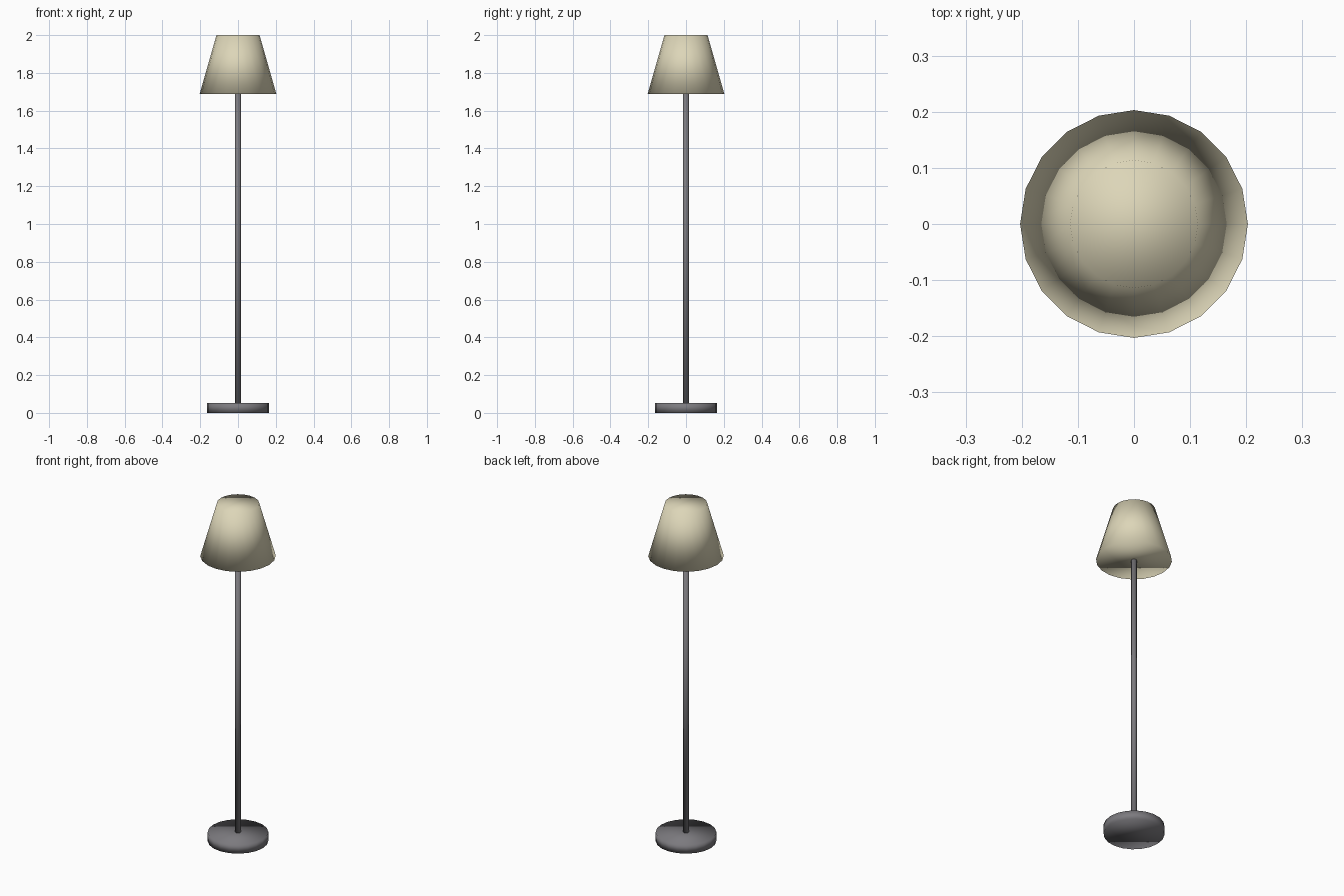
import bpy

cube = bpy.data.objects.get("Cube")
if cube:
    bpy.data.objects.remove(cube, do_unlink=True)


def make_material(name, rgb):
    mat = bpy.data.materials.new(name)
    mat.use_nodes = True
    color = (*rgb, 1.0)
    mat.diffuse_color = color
    mat.node_tree.nodes["Principled BSDF"].inputs["Base Color"].default_value = color
    return mat


def round_part(name, bottom_radius, top_radius, z_low, z_high, sides, mat):
    """Closed, softly shaded round solid standing between two heights."""
    bpy.ops.mesh.primitive_cone_add(
        vertices=sides, radius1=bottom_radius, radius2=top_radius,
        depth=z_high - z_low, location=(0, 0, (z_low + z_high) / 2))
    obj = bpy.context.object
    obj.name = name
    obj.data.name = name
    obj.data.materials.append(mat)
    bpy.ops.object.shade_smooth()
    return obj


metal = make_material("dark grey metal", (0.20, 0.195, 0.21))
fabric = make_material("cream fabric", (0.72, 0.67, 0.48))

# Round foot, slim pole and tapered shade
round_part("base", 0.163, 0.163, 0.0, 0.052, 20, metal)
round_part("pole", 0.015, 0.015, 0.052, 1.69, 20, metal)
round_part("shade", 0.203, 0.114, 1.688, 2.0, 20, fabric)
